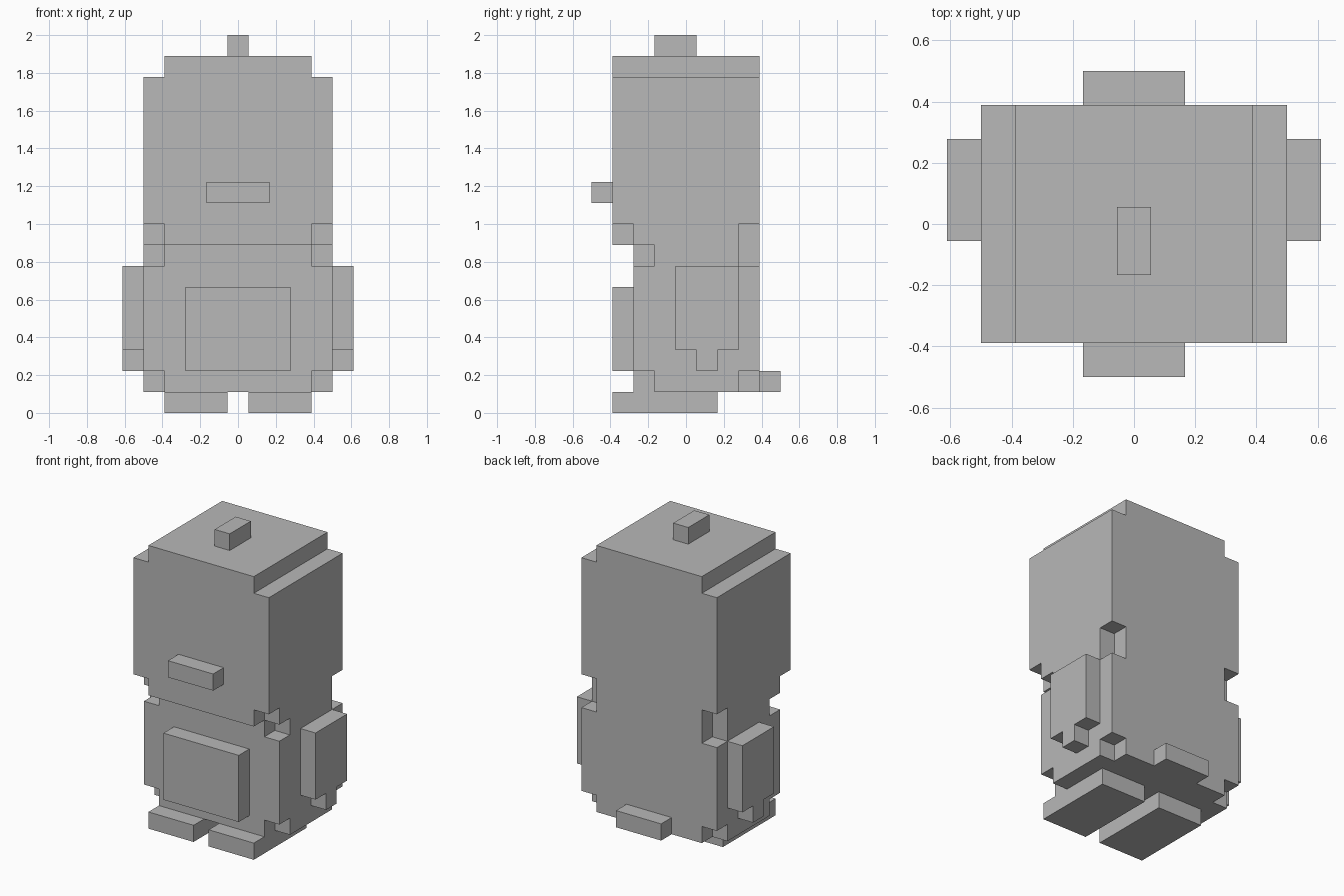
import bpy
import bmesh

if "Cube" in bpy.data.objects:
    bpy.data.objects.remove(bpy.data.objects["Cube"])

U = 1 / 9  # one block; the model is 18 blocks tall

grey = bpy.data.materials.new("plain grey")
grey.diffuse_color = (0.48, 0.48, 0.48, 1)
grey.use_nodes = True
grey.node_tree.nodes["Principled BSDF"].inputs["Base Color"].default_value = grey.diffuse_color


def extrude(name, x0, x1, profile, mirror=False):
    """Extrude a (y, z) side profile from x0 to x1, all in block units."""
    bm = bmesh.new()
    face = bm.faces.new([bm.verts.new((x0 * U, y * U, z * U)) for y, z in profile])
    new = bmesh.ops.extrude_face_region(bm, geom=[face], use_keep_orig=True)["geom"]
    for v in new:
        if isinstance(v, bmesh.types.BMVert):
            v.co.x = x1 * U
    bmesh.ops.recalc_face_normals(bm, faces=bm.faces)
    mesh = bpy.data.meshes.new(name)
    bm.to_mesh(mesh)
    bm.free()
    mesh.materials.append(grey)
    obj = bpy.data.objects.new(name, mesh)
    bpy.context.collection.objects.link(obj)
    if mirror:
        mod = obj.modifiers.new("mirror", 'MIRROR')
        mod.use_mirror_merge = False
    return obj


def rect(y0, y1, z0, z1):
    return [(y0, z0), (y1, z0), (y1, z1), (y0, z1)]


# head and body core, with the head overhanging at the front
extrude("head_and_body", -3.5, 3.5,
        [(-2.5, 1), (3.5, 1), (3.5, 17), (-3.5, 17), (-3.5, 8), (-2.5, 8)])

# outer side layer with the notched neck and base corners
extrude("side_layer", 3.5, 4.5,
        [(-1.5, 1), (2.5, 1), (2.5, 2), (3.5, 2), (3.5, 7), (2.5, 7),
         (2.5, 9), (3.5, 9), (3.5, 16), (-3.5, 16), (-3.5, 9), (-2.5, 9),
         (-2.5, 8), (-1.5, 8), (-1.5, 7), (-2.5, 7), (-2.5, 2), (-1.5, 2)],
        mirror=True)

# arms with a small tip at the bottom
extrude("arm", 4.5, 5.5,
        [(0.5, 2), (1.5, 2), (1.5, 3), (2.5, 3), (2.5, 7), (-0.5, 7),
         (-0.5, 3), (0.5, 3)], mirror=True)

# feet
extrude("foot", 0.5, 3.5, rect(-3.5, 1.5, 0, 1), mirror=True)

# belly plate, snout, tail and top tuft
extrude("belly", -2.5, 2.5, rect(-3.5, -2.5, 2, 6))
extrude("snout", -1.5, 1.5, rect(-4.5, -3.5, 10, 11))
extrude("tail", -1.5, 1.5, rect(3.5, 4.5, 1, 2))
extrude("tuft", -0.5, 0.5, rect(-1.5, 0.5, 17, 18))
